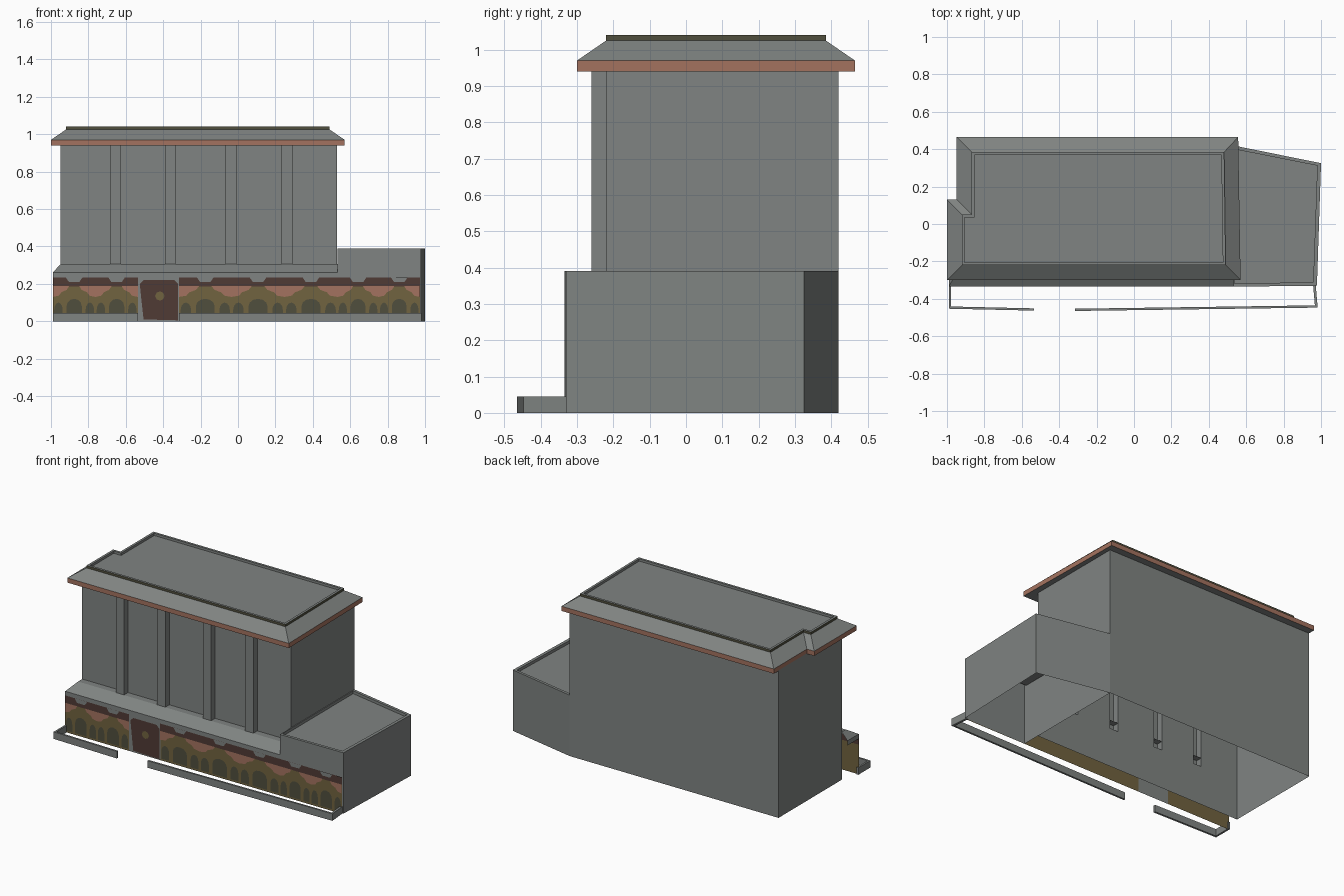
import bpy, bmesh, math

if "Cube" in bpy.data.objects:
    bpy.data.objects.remove(bpy.data.objects["Cube"])


def material(name, r, g, b):
    m = bpy.data.materials.new(name)
    m.diffuse_color = (r, g, b, 1)
    m.use_nodes = True
    m.node_tree.nodes["Principled BSDF"].inputs["Base Color"].default_value = m.diffuse_color
    return m


GREY = material("grey concrete", 0.215, 0.23, 0.223)
PINK = material("terracotta", 0.37, 0.17, 0.115)
OLIVE = material("olive", 0.165, 0.125, 0.05)
DARK = material("dark olive", 0.08, 0.078, 0.047)
BROWN = material("dark brown", 0.08, 0.043, 0.036)


def finish(bm, name, mats):
    me = bpy.data.meshes.new(name)
    bm.to_mesh(me)
    bm.free()
    for m in mats:
        me.materials.append(m)
    ob = bpy.data.objects.new(name, me)
    bpy.context.collection.objects.link(ob)
    return ob


def loft(name, rings, mats=(GREY,), bands=None, bottom=False, top=False):
    """Join closed outlines [(points, z), ...] into a shell; bands = material per ring gap."""
    bm = bmesh.new()
    vs = [[bm.verts.new((x, y, z)) for x, y in pts] for pts, z in rings]
    n = len(vs[0])
    for k in range(len(vs) - 1):
        for i in range(n):
            j = (i + 1) % n
            f = bm.faces.new((vs[k][i], vs[k][j], vs[k + 1][j], vs[k + 1][i]))
            f.material_index = bands[k] if bands else 0
    if bottom:
        bm.faces.new(vs[0][::-1])
    if top:
        bm.faces.new(vs[-1])
    return finish(bm, name, mats)


def plates(name, polys, y, mat):
    """Flat front-facing polygons given as (x, z) points."""
    bm = bmesh.new()
    for p in polys:
        f = bm.faces.new([bm.verts.new((x, y, z)) for x, z in p])
        f.normal_update()
        if f.normal.y > 0:
            f.normal_flip()
    return finish(bm, name, [mat])


def rect(x0, x1, z0, z1):
    return [(x0, z0), (x1, z0), (x1, z1), (x0, z1)]


# Tower walls: plain below, with four pilasters above the canopy
XL, XR, YF, YB = -0.95, 0.53, -0.22, 0.42
loft("tower_base_walls", [([(XL, YF), (XR, YF), (XR, YB), (XL, YB)], z) for z in (0, 0.25)])
front = [(XL, YF)]
for c in (-0.655, -0.362, -0.037, 0.262):
    front += [(c - 0.029, YF), (c - 0.029, -0.26), (c + 0.029, -0.26), (c + 0.029, YF)]
outline = front + [(XR, YF), (XR, YB), (XL, YB)]
loft("tower_upper_walls", [(outline, z) for z in (0.25, 0.945)])

# Roof: terracotta eave, hipped slope, low parapet, recessed flat top
eave = [(-1, -0.30), (0.57, -0.30), (0.557, 0.465), (-0.948, 0.465), (-0.948, 0.13), (-1, 0.13)]
crest = [(-0.92, -0.22), (0.49, -0.22), (0.482, 0.385), (-0.868, 0.385), (-0.868, 0.05), (-0.92, 0.05)]
inner = [(-0.905, -0.205), (0.475, -0.205), (0.467, 0.37), (-0.853, 0.37), (-0.853, 0.035), (-0.905, 0.035)]
loft("tower_roof",
     [(eave, 0.94), (eave, 0.97), (crest, 1.025), (crest, 1.04), (inner, 1.04), (inner, 1.025)],
     (GREY, PINK, DARK), (1, 0, 2, 0, 0), bottom=True, top=True)

# Side annex with its own parapet
ann = [(0.531, -0.335), (0.978, -0.33), (1.0, 0.325), (0.531, 0.42)]
ann_in = [(0.536, -0.317), (0.958, -0.312), (0.98, 0.312), (0.536, 0.40)]
loft("annex", [(ann, 0), (ann, 0.39), (ann_in, 0.39), (ann_in, 0.372)], top=True)

# Canopy over the shop front: fascia, slope, flat strip to the wall
bm = bmesh.new()
prof = [(-0.99, -0.335, 0.23), (-0.99, -0.335, 0.26), (XL, -0.262, 0.305), (XL, YF, 0.305)]
lv = [bm.verts.new(p) for p in prof]
rv = [bm.verts.new((0.531, y, z)) for _, y, z in prof]
for i in range(3):
    bm.faces.new((lv[i], rv[i], rv[i + 1], lv[i + 1]))
# hipped left end
e0, e1 = bm.verts.new((-0.99, YF, 0.23)), bm.verts.new((-0.99, YF, 0.26))
bm.faces.new((lv[0], lv[1], e1, e0))
bm.faces.new((lv[1], lv[2], lv[3], e1))
finish(bm, "canopy", [GREY])

# Shop front backing
Y0 = -0.337
plates("shop_front", [rect(-0.99, -0.535, 0, 0.19), rect(-0.315, 0.972, 0, 0.19)], Y0, OLIVE)
plates("door_surround", [rect(-0.535, -0.315, 0, 0.235)], Y0, GREY)

# Repeating arched bays (centre, width)
bays = [(-0.876, 0.227), (-0.649, 0.227), (-0.175, 0.28), (0.107, 0.283),
        (0.39, 0.283), (0.642, 0.22), (0.862, 0.22)]
pink, arches, notches = [], [], []


def arch(cx, hw, top):
    pts = [(cx - hw, 0.012), (cx + hw, 0.012)]
    for i in range(7):
        a = math.pi * i / 6
        pts.append((cx + hw * math.cos(a), top - 0.04 + 0.04 * math.sin(a)))
    return pts


for c, w in bays:
    h = w / 2
    for s in (-1, 1):
        pink.append([(c + s * a * h, z) for a, z in
                     ((1, 0.13), (0.72, 0.137), (0.6, 0.155), (0.35, 0.168), (0.24, 0.188), (1, 0.188))])
        arches.append(arch(c + s * h * 0.74, h * 0.2, 0.10))
    arches.append(arch(c, h * 0.36, 0.12))
    notches.append([(c - 0.045, 0.235), (c - 0.028, 0.21), (c + 0.028, 0.21), (c + 0.045, 0.235)])
plates("upper_wall_panels", pink, Y0 - 0.0015, PINK)
plates("arched_openings", arches, Y0 - 0.0015, DARK)
plates("sign_band", [rect(-0.99, -0.535, 0.187, 0.235), rect(-0.315, 0.972, 0.187, 0.235)], Y0 - 0.001, BROWN)
plates("band_notches", notches, Y0 - 0.0025, GREY)

# Door with a round ornament
plates("door", [[(-0.505, 0.01), (-0.32, 0.005), (-0.32, 0.2), (-0.34, 0.22), (-0.505, 0.22),
                 (-0.525, 0.2), (-0.515, 0.1)]], Y0 - 0.002, BROWN)
plates("door_ornament", [[(-0.418 + 0.025 * math.cos(i * math.pi / 4), 0.135 + 0.025 * math.sin(i * math.pi / 4))
                          for i in range(8)]], Y0 - 0.004, OLIVE)

# Low garden walls either side of the entrance
H = 0.045
left = [(-0.99, -0.33), (-0.99, -0.453), (-0.535, -0.463), (-0.535, -0.451), (-0.978, -0.441), (-0.978, -0.33)]
right = [(-0.315, -0.465), (0.982, -0.447), (0.972, -0.33), (0.958, -0.33), (0.967, -0.435), (-0.315, -0.453)]
for name, pts in (("left_low_wall", left), ("right_low_wall", right)):
    loft(name, [(pts, 0), (pts, H)], bottom=True, top=True)
